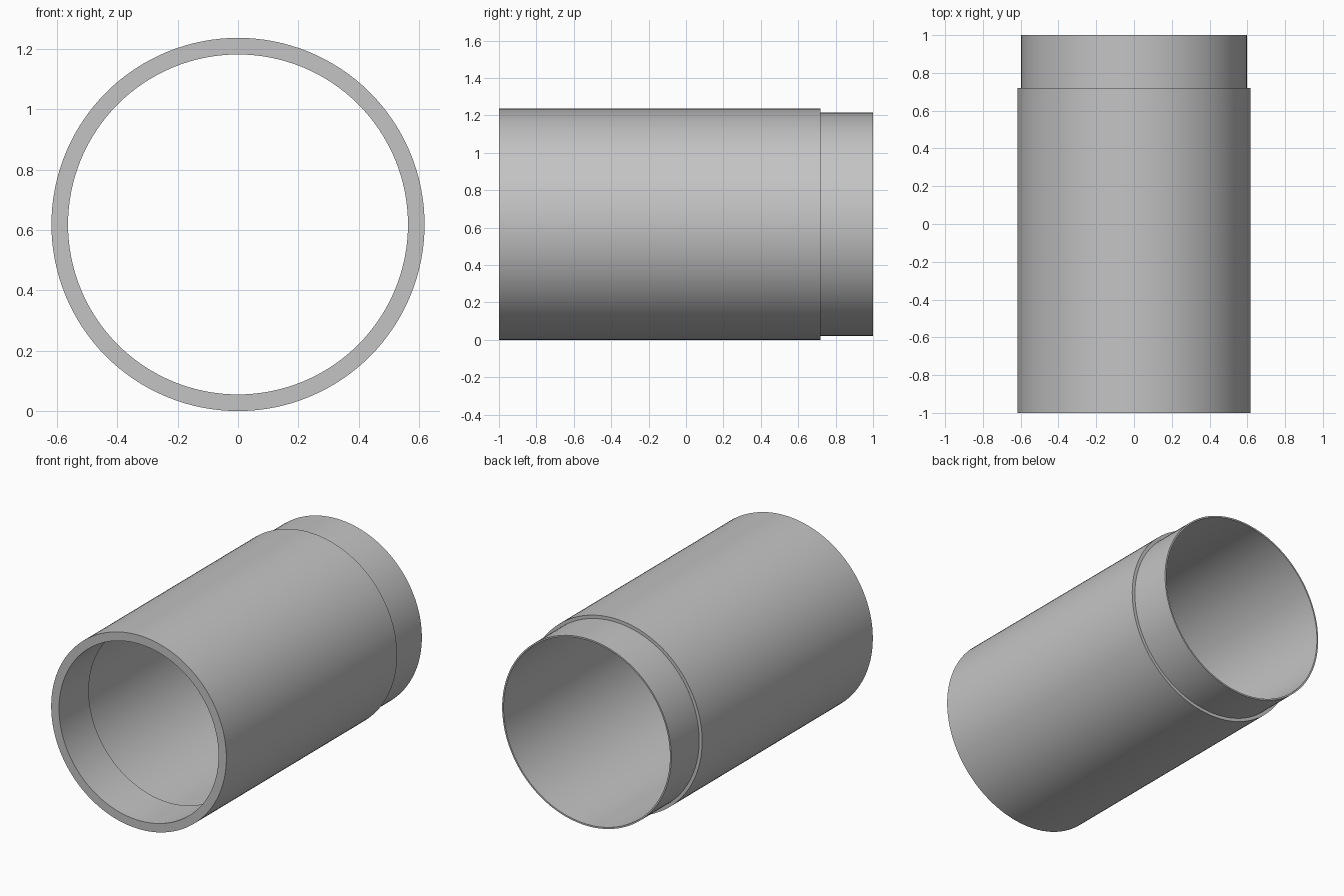
import bpy, bmesh, math
from mathutils import Matrix, Vector

cube = bpy.data.objects.get("Cube")
if cube:
    bpy.data.objects.remove(cube, do_unlink=True)

SEGMENTS = 128
OUTER, SPIGOT, BORE, LIP = 0.618, 0.597, 0.587, 0.563
SHOULDER_Y, LIP_Y = 0.72, -0.70

# Plain grey material
grey = bpy.data.materials.new("plain_grey")
grey.use_nodes = True
colour = (0.55, 0.55, 0.55, 1)
grey.diffuse_color = colour
grey.node_tree.nodes["Principled BSDF"].inputs["Base Color"].default_value = colour

# Wall section as (radius, y): outer body, stepped spigot, bore, thick front lip
section = [(OUTER, -1), (OUTER, SHOULDER_Y), (SPIGOT, SHOULDER_Y), (SPIGOT, 1),
           (BORE, 1), (BORE, LIP_Y), (LIP, LIP_Y), (LIP, -1)]

# Revolve the closed section about the y axis
bm = bmesh.new()
verts = [bm.verts.new((r, y, 0)) for r, y in section]
edges = [bm.edges.new((v, verts[(i + 1) % len(verts)])) for i, v in enumerate(verts)]
bmesh.ops.spin(bm, geom=verts + edges, cent=(0, 0, 0), axis=(0, 1, 0),
               angle=math.tau, steps=SEGMENTS, use_merge=False)
bmesh.ops.remove_doubles(bm, verts=bm.verts, dist=0.0001)
bmesh.ops.recalc_face_normals(bm, faces=bm.faces)
bm.transform(Matrix.Translation(Vector((0, 0, OUTER))))

mesh = bpy.data.meshes.new("stepped_tube")
bm.to_mesh(mesh)
bm.free()
mesh.materials.append(grey)
tube = bpy.data.objects.new("stepped_tube", mesh)
bpy.context.collection.objects.link(tube)

# Smooth walls with crisp rims
bpy.ops.object.select_all(action='DESELECT')
tube.select_set(True)
bpy.context.view_layer.objects.active = tube
bpy.ops.object.shade_smooth_by_angle(angle=math.radians(30))
